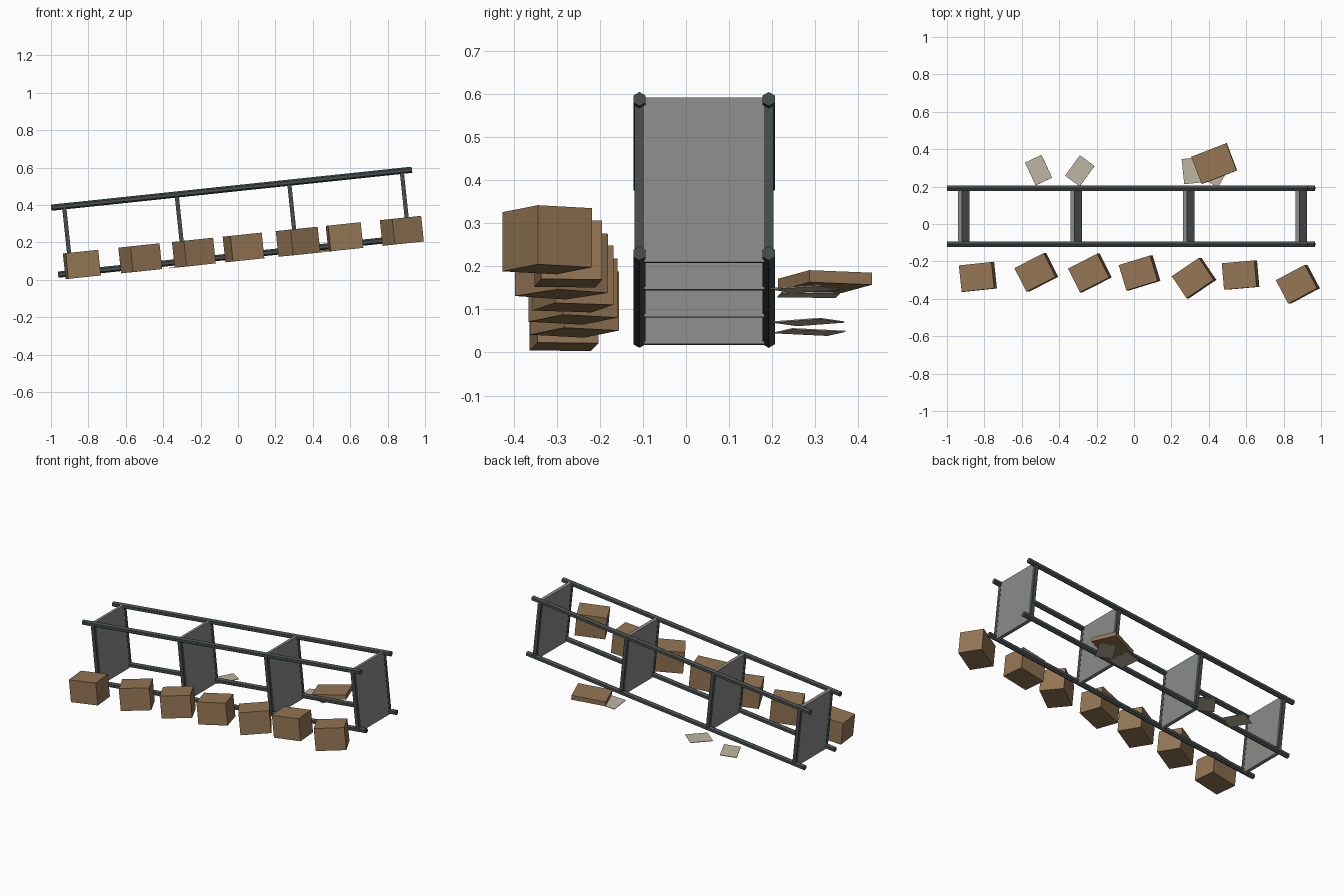
import bpy, bmesh, math
from mathutils import Matrix

if "Cube" in bpy.data.objects:
    bpy.data.objects.remove(bpy.data.objects["Cube"])

# The whole scene lies on a ground plane sloping up towards +x
TILT = math.radians(-6)
FRAME = Matrix.Translation((0, 0, 0.1)) @ Matrix.Rotation(TILT, 4, 'Y')


def material(name, rgb):
    m = bpy.data.materials.new(name)
    m.diffuse_color = (*rgb, 1)
    m.use_nodes = True
    m.node_tree.nodes["Principled BSDF"].inputs["Base Color"].default_value = m.diffuse_color
    return m


DARK = material("dark_metal", (0.062, 0.076, 0.075))
GREY = material("grey_panel", (0.25, 0.258, 0.25))
BROWN = material("cardboard_brown", (0.296, 0.181, 0.089))
PALE = material("pale_paper", (0.50, 0.46, 0.36))


def finish(bm, name, mat, local):
    me = bpy.data.meshes.new(name)
    bmesh.ops.transform(bm, matrix=FRAME @ local, verts=bm.verts)
    bmesh.ops.recalc_face_normals(bm, faces=bm.faces)
    bm.to_mesh(me)
    bm.free()
    me.materials.append(mat)
    ob = bpy.data.objects.new(name, me)
    bpy.context.collection.objects.link(ob)


def box(name, mat, centre, size, yaw=0):
    bm = bmesh.new()
    bmesh.ops.create_cube(bm, size=1, matrix=Matrix.Diagonal((*size, 1)))
    finish(bm, name, mat, Matrix.Translation(centre) @ Matrix.Rotation(math.radians(yaw), 4, 'Z'))


def rail(name, y, z, x0, x1):
    # hexagonal bar along local x, with a corner pointing up
    bm = bmesh.new()
    bmesh.ops.create_cone(bm, cap_ends=True, segments=6, radius1=0.0165, radius2=0.0165, depth=x1 - x0)
    corner_up = min(bm.verts, key=lambda v: abs(v.co.y))
    spin = 0 if abs(corner_up.co.y) < 1e-4 else math.radians(30)
    finish(bm, name, DARK, Matrix.Translation(((x0 + x1) / 2, y, z))
           @ Matrix.Rotation(math.radians(90), 4, 'Y') @ Matrix.Rotation(spin, 4, 'Z'))


# Long rails of the rack
SIDES = (("front", -0.108), ("back", 0.192))
for side, y in SIDES:
    for level, z in (("bottom", 0.028), ("top", 0.388)):
        rail(f"{side}_{level}_rail", y, z, -0.964, 0.976)

# Upright panels with a post at each side
for i, x in enumerate((-0.894, -0.289, 0.316, 0.921)):
    box(f"panel_{i + 1}", GREY, (x, 0.042, 0.204), (0.02, 0.28, 0.384))
    for side, y in SIDES:
        box(f"{side}_post_{i + 1}", DARK, (x, y, 0.208), (0.022, 0.022, 0.36))

# Row of cardboard boxes: x, y, yaw
ROW = ((-0.832, -0.283, 6), (-0.518, -0.259, 27), (-0.23, -0.262, 27),
       (0.037, -0.262, 17), (0.33, -0.289, 34), (0.58, -0.273, 5), (0.888, -0.322, 28))
for i, (x, y, yaw) in enumerate(ROW):
    box(f"cardboard_box_{i + 1}", BROWN, (x, y, 0.069), (0.176, 0.142, 0.138), yaw)

# Loose sheets behind the rack
SHEETS = ((-0.513, 0.288, 25), (-0.291, 0.284, -36), (0.312, 0.285, 6), (0.442, 0.278, -30))
for i, (x, y, yaw) in enumerate(SHEETS):
    box(f"paper_sheet_{i + 1}", PALE, (x, y, 0.001), (0.098, 0.135, 0.003), yaw)

# Flattened carton on top of the sheets
box("flat_carton", BROWN, (0.433, 0.323, 0.019), (0.202, 0.156, 0.028), 21)
